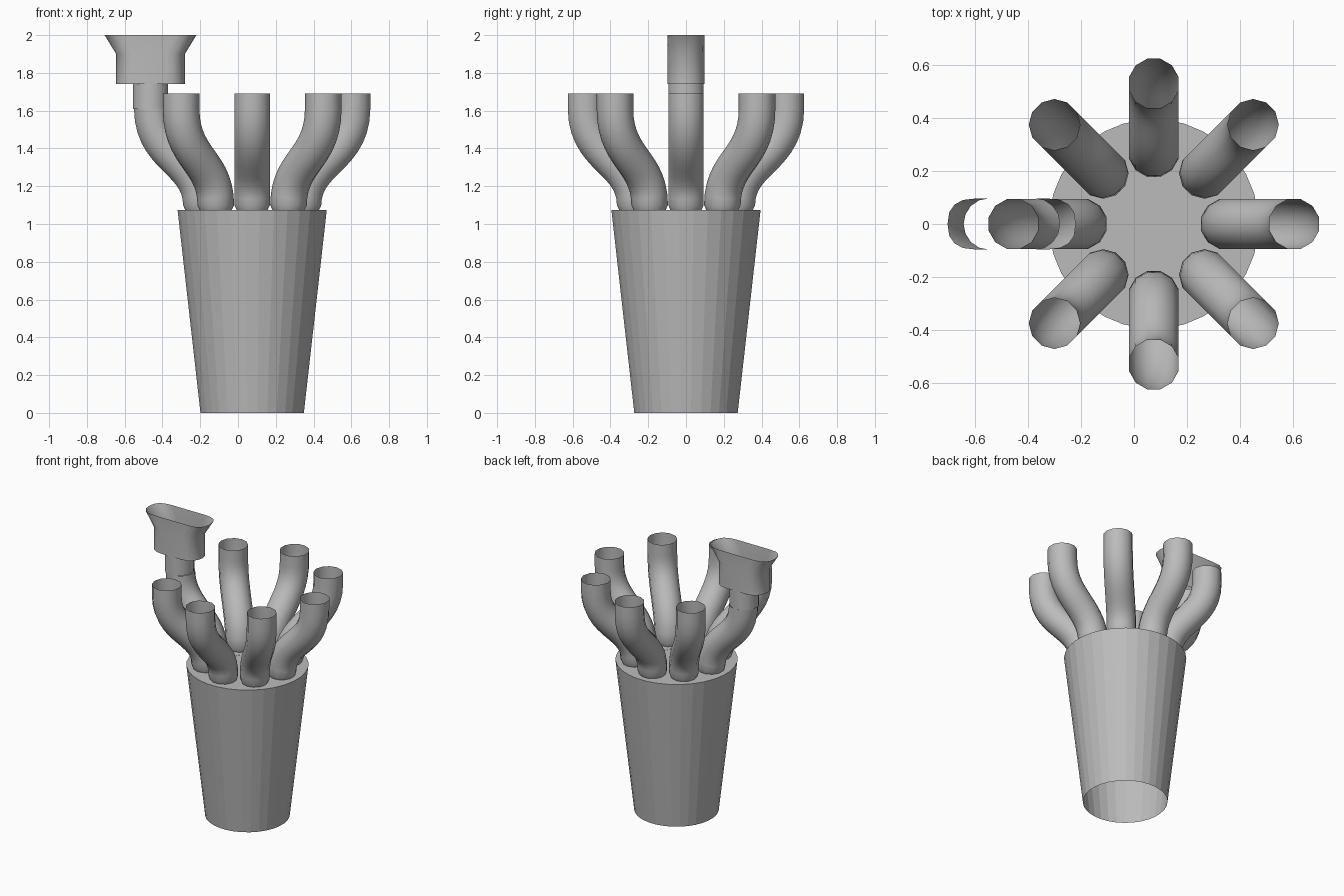
import bpy, bmesh, math
from mathutils import Vector

if "Cube" in bpy.data.objects:
    bpy.data.objects.remove(bpy.data.objects["Cube"])

CX = 0.075          # axis of the cup
SIDES = 12

mat = bpy.data.materials.new("plain grey")
mat.diffuse_color = (0.5, 0.5, 0.5, 1)
mat.use_nodes = True
mat.node_tree.nodes["Principled BSDF"].inputs["Base Color"].default_value = mat.diffuse_color


def loft(name, rings, smooth=None, cap_last=False):
    """Skin a list of closed rings into one open shell."""
    bm = bmesh.new()
    vr = [[bm.verts.new(p) for p in ring] for ring in rings]
    n = len(vr[0])
    for a, b in zip(vr, vr[1:]):
        for i in range(n):
            j = (i + 1) % n
            bm.faces.new((a[i], a[j], b[j], b[i]))
    if cap_last:
        bm.faces.new(vr[-1])
    me = bpy.data.meshes.new(name)
    bm.to_mesh(me)
    bm.free()
    me.materials.append(mat)
    ob = bpy.data.objects.new(name, me)
    bpy.context.collection.objects.link(ob)
    if smooth:
        bpy.ops.object.select_all(action='DESELECT')
        ob.select_set(True)
        bpy.context.view_layer.objects.active = ob
        bpy.ops.object.shade_smooth_by_angle(angle=math.radians(smooth))
    return ob


def circle(x, y, z, r, n):
    return [(x + r * math.cos(2 * math.pi * (i + .5) / n),
             y + r * math.sin(2 * math.pi * (i + .5) / n), z) for i in range(n)]


# Tapered cup, open underneath, with a ring-shaped top and a centre disc
loft("cup", [circle(CX, 0, 0, 0.275, 32), circle(CX, 0, 1.075, 0.397, 32),
             circle(CX, 0, 1.075, 0.152, 32)])
loft("centre_disc", [circle(CX, 0, 1.071, 0.152, 32),
                     circle(CX, 0, 1.074, 0.152, 32)], cap_last=True)


# S-bent tube: vertical at the foot, leaning outwards, vertical again at the mouth
def tube(name, angle, top):
    p = [Vector(v) for v in ((0.272, 1.10), (0.275, 1.34), (0.53, 1.34), (0.532, 1.61))]
    spine = [(Vector((0.272, 1.07)), Vector((0, 1)), 0.083)]
    steps = 14
    for k in range(steps + 1):
        t = k / steps
        s = 1 - t
        pos = p[0]*s**3 + p[1]*3*s*s*t + p[2]*3*s*t*t + p[3]*t**3
        tan = (p[1]-p[0])*s*s + (p[2]-p[1])*2*s*t + (p[3]-p[2])*t*t
        spine.append((pos, tan.normalized(), 0.097))
    if top > 1.62:
        spine.append((Vector((0.532, top)), Vector((0, 1)), 0.097))
    ca, sa = math.cos(angle), math.sin(angle)
    rings = []
    for pos, tan, r in spine:
        ring = []
        for i in range(SIDES):
            a = 2 * math.pi * (i + .5) / SIDES
            u, v = r * math.cos(a), r * math.sin(a)
            rad = pos.x + u * tan.y
            z = pos.y - u * tan.x
            ring.append((CX + rad * ca - v * sa, rad * sa + v * ca, z))
        rings.append(ring)
    return loft(name, rings, 50)


for k in range(8):
    tube(f"tube_{k + 1}", k * math.pi / 4, 1.61 if k == 4 else 1.69)

# Nozzle fitted on the left tube: round neck, flat body, flared mouth
NX = -0.463
loft("nozzle_neck", [circle(NX, 0, 1.61, 0.097, SIDES),
                     circle(NX, 0, 1.74, 0.097, SIDES)], 50)


def slot(z, half, depth, power):
    """Long rounded slot outline; a lower power gives a boxier end."""
    ring = []
    for side in (1, -1):
        for i in range(9):
            a = math.pi * (i / 8 - .5)
            c, s = math.cos(a), math.sin(a)
            x = half - depth + depth * abs(c) ** power
            y = 0.097 * math.copysign(abs(s) ** power, s)
            ring.append((NX + side * x, side * y, z))
    return ring


loft("nozzle_body", [slot(1.74, 0.182, 0.095, 1), slot(1.90, 0.182, 0.095, 1),
                     slot(2.0, 0.243, 0.11, 0.8)], 35)
